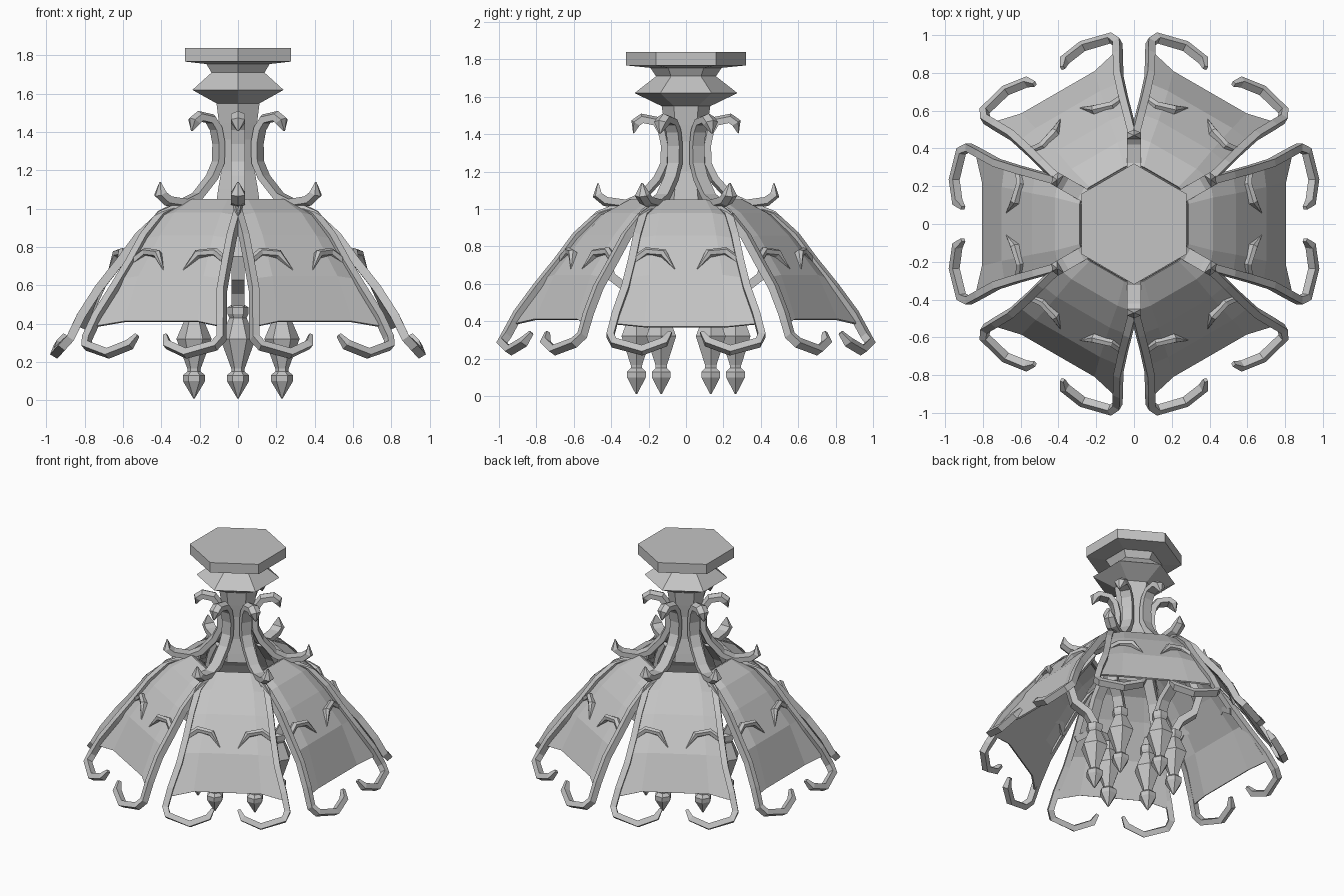
import bpy, bmesh
from math import radians, cos, sin
from mathutils import Vector

if "Cube" in bpy.data.objects:
    bpy.data.objects.remove(bpy.data.objects["Cube"], do_unlink=True)

grey = bpy.data.materials.new("plain_grey")
grey.use_nodes = True
COLOUR = (0.55, 0.55, 0.55, 1)
grey.diffuse_color = COLOUR
grey.node_tree.nodes["Principled BSDF"].inputs["Base Color"].default_value = COLOUR

CORNERS = [30 + 60 * k for k in range(6)]
SIDES = [60 * k for k in range(6)]


def finish(bm, name, angles=(0,)):
    """Turn a bmesh into flat-shaded objects, one per angle around z."""
    bmesh.ops.recalc_face_normals(bm, faces=bm.faces)
    mesh = bpy.data.meshes.new(name)
    bm.to_mesh(mesh)
    bm.free()
    mesh.materials.append(grey)
    made = []
    for a in angles:
        ob = bpy.data.objects.new(name, mesh)
        ob.rotation_euler.z = radians(a)
        bpy.context.collection.objects.link(ob)
        made.append(ob)
    return made


def skin(bm, rings):
    """Bridge closed rings of points and cap both ends."""
    rows = [[bm.verts.new(p) for p in ring] for ring in rings]
    n = len(rows[0])
    for a, b in zip(rows, rows[1:]):
        for i in range(n):
            j = (i + 1) % n
            bm.faces.new((a[i], a[j], b[j], b[i]))
    bm.faces.new(rows[0])
    bm.faces.new(rows[-1])


def lathe(name, profile, x=0, angles=(0,)):
    """Six-sided turned shape from (radius, height) pairs."""
    bm = bmesh.new()
    skin(bm, [[(x + r * cos(radians(a)), r * sin(radians(a)), z) for a in CORNERS]
              for r, z in profile])
    return finish(bm, name, angles)


def sweep(name, path, w, t, angles, ref=None, ridge=False, tips=(1, 1), mirror=False):
    """Bar along a path; ref is the outward direction, or None for a bar in the radial plane."""
    shape = [(-w, -t), (w, -t), (w, t), (-w, t)]
    if ridge:
        shape = [(-w, -t), (w, -t), (w, t * 0.4), (0, t), (-w, t * 0.4)]
    bm = bmesh.new()
    for s in ((1, -1) if mirror else (1,)):
        pts = [Vector((p[0], s * p[1], p[2])) for p in path]
        rings = []
        for i, p in enumerate(pts):
            before = (p - pts[max(i - 1, 0)]).normalized()
            after = (pts[min(i + 1, len(pts) - 1)] - p).normalized()
            tan = (before + after).normalized()
            side = tan.cross(Vector(ref)).normalized() if ref else Vector((0, 1, 0))
            out = side.cross(tan)
            k = tips[0] if i == 0 else tips[1] if i == len(pts) - 1 else 1
            rings.append([p + side * u * k + out * v * k for u, v in shape])
        skin(bm, rings)
    return finish(bm, name, angles)


def radial(pairs):
    return [(r, 0, z) for r, z in pairs]


# Ceiling mount and hexagonal column
lathe("ceiling_mount", [(0.32, 1.84), (0.32, 1.768), (0.19, 1.755), (0.16, 1.71),
                        (0.275, 1.62), (0.13, 1.55), (0.115, 1.45), (0.10, 1.36),
                        (0.10, 1.2), (0.12, 1.1), (0.13, 1.04)])

# Ribs curling out at both ends of the column
sweep("column_rib", radial([(0.28, 1.405), (0.27, 1.46), (0.235, 1.485), (0.16, 1.47),
                            (0.125, 1.42), (0.108, 1.34), (0.112, 1.24), (0.15, 1.16),
                            (0.24, 1.06), (0.32, 1.025), (0.43, 1.04), (0.475, 1.075),
                            (0.47, 1.14)]),
      0.036, 0.026, CORNERS, ridge=True, tips=(0.1, 0.1))

# Curved arms carrying the pendants
sweep("pendant_arm", radial([(0.28, 1.02), (0.38, 0.88), (0.43, 0.75), (0.40, 0.64),
                             (0.31, 0.57), (0.265, 0.48)]), 0.034, 0.024, CORNERS)

# Hanging pendants with collars
lathe("pendant", [(0.03, 0.50), (0.055, 0.485), (0.055, 0.45), (0.045, 0.43),
                  (0.092, 0.32), (0.035, 0.165), (0.035, 0.15), (0.058, 0.13),
                  (0.058, 0.10), (0.004, 0.01)], x=0.265, angles=CORNERS)

# Shade panels: (radius, half width, height) rows from top to bottom
for a in SIDES:
    low = 0.37 if a % 180 == 0 else 0.41
    rows = [(0.27, 0.17, 1.03), (0.40, 0.225, 0.96), (0.52, 0.26, 0.84),
            (0.68, 0.315, 0.63), (0.80, 0.36, low)]
    bm = bmesh.new()
    grid = []
    for i, (r, w, z) in enumerate(rows):
        last = i == len(rows) - 1
        edge = (0.835, 0.375, 0.385) if last else (r, w, z)
        bulge = 0 if last else 0.015
        grid.append([bm.verts.new(p) for p in (
            (edge[0], -edge[1], edge[2]), (r + bulge, -w * 0.62, z + bulge),
            (r + bulge, w * 0.62, z + bulge), edge)])
    for p, q in zip(grid, grid[1:]):
        for i in range(3):
            bm.faces.new((p[i], p[i + 1], q[i + 1], q[i]))
    panel = finish(bm, "shade_panel", (a,))[0]
    solid = panel.modifiers.new("thickness", "SOLIDIFY")
    solid.thickness = 0.012
    solid.offset = 0

# Frames running down both panel edges and curling inward at the foot
OUT = (1, 0, 0.6)
sweep("panel_frame", [(0.26, 0.165, 1.025), (0.40, 0.23, 0.965), (0.52, 0.262, 0.855),
                      (0.62, 0.29, 0.72), (0.73, 0.325, 0.58), (0.82, 0.375, 0.44),
                      (0.875, 0.405, 0.325), (0.915, 0.385, 0.285), (0.952, 0.235, 0.245),
                      (0.935, 0.115, 0.29), (0.905, 0.085, 0.34)],
      0.02, 0.022, SIDES, ref=OUT, tips=(1, 0.5), mirror=True)

# Top bar joining each pair of frames
sweep("panel_top_bar", [(0.26, -0.17, 1.02), (0.275, -0.1, 1.03), (0.275, 0.1, 1.03),
                        (0.26, 0.17, 1.02)], 0.014, 0.014, SIDES, ref=OUT)

# Claws reaching from the frames over the panels
sweep("panel_claw", [(0.61, 0.29, 0.72), (0.605, 0.21, 0.775), (0.635, 0.12, 0.765),
                     (0.675, 0.06, 0.68)],
      0.02, 0.022, SIDES, ref=OUT, ridge=True, tips=(1, 0.1), mirror=True)
